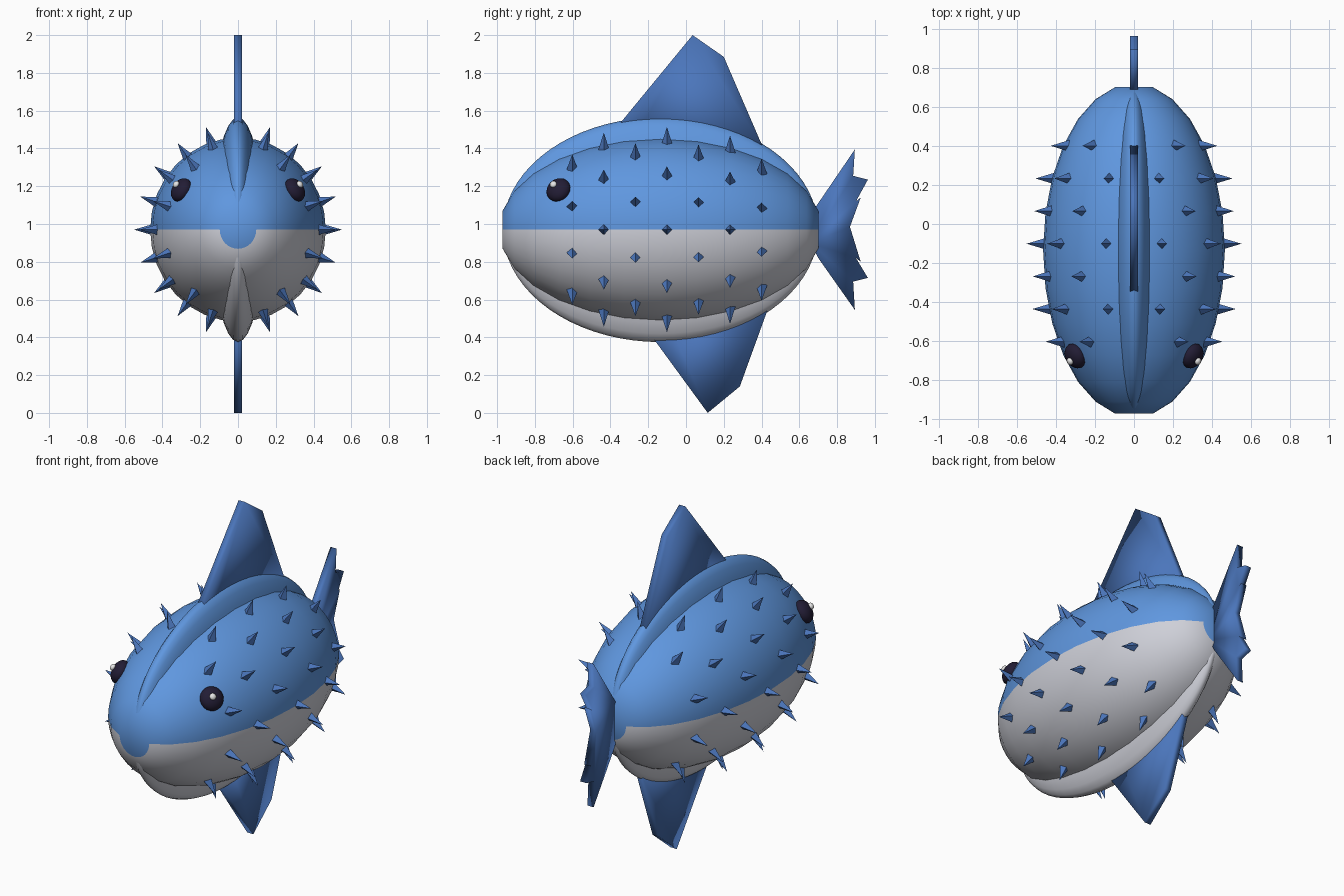
import bpy, bmesh
from math import sin, cos, radians, sqrt
from mathutils import Vector, Matrix

cube = bpy.data.objects.get("Cube")
if cube:
    bpy.data.objects.remove(cube, do_unlink=True)


def material(name, rgb):
    m = bpy.data.materials.new(name)
    m.use_nodes = True
    color = (*rgb, 1)
    m.diffuse_color = color
    m.node_tree.nodes["Principled BSDF"].inputs["Base Color"].default_value = color
    return m


BLUE = material("back blue", (0.115, 0.31, 0.74))
GREY = material("belly grey", (0.62, 0.63, 0.69))
DARK_BLUE = material("fin blue", (0.07, 0.18, 0.50))
EYE = material("eye navy", (0.016, 0.012, 0.035))
WHITE = material("eye glint white", (0.9, 0.9, 0.9))

CENTRE = Vector((0, -0.135, 0.97))
RX, RY, RZ = 0.465, 0.854, 0.487      # body radii


def finish(name, bm, mats, smooth):
    bmesh.ops.recalc_face_normals(bm, faces=bm.faces)
    for f in bm.faces:
        f.smooth = smooth
    mesh = bpy.data.meshes.new(name)
    bm.to_mesh(mesh)
    bm.free()
    for m in mats:
        mesh.materials.append(m)
    ob = bpy.data.objects.new(name, mesh)
    bpy.context.collection.objects.link(ob)
    return ob


def two_tone_ellipsoid(name, radii, first, step, segments=32):
    """Ellipsoid of rings along y, with flat end caps; blue above, grey below."""
    bm = bmesh.new()
    rings = []
    a = first
    while a <= 180 - first + 0.01:
        r, y = sin(radians(a)), -cos(radians(a))
        ring = []
        for i in range(segments):
            t = radians(360 * i / segments)
            p = Vector((radii[0] * r * cos(t), radii[1] * y, radii[2] * r * sin(t)))
            ring.append(bm.verts.new(CENTRE + p))
        rings.append(ring)
        a += step
    for lo, hi in zip(rings, rings[1:]):
        for i in range(segments):
            j = (i + 1) % segments
            f = bm.faces.new((lo[i], lo[j], hi[j], hi[i]))
            f.material_index = int(f.calc_center_median().z < CENTRE.z)
    bm.faces.new(rings[0])
    bm.faces.new(rings[-1])
    return finish(name, bm, (BLUE, GREY), True)


# Body, and the thin keel that rises along the back and belly
two_tone_ellipsoid("body", (RX, RY, RZ), 12, 13)
two_tone_ellipsoid("keel", (0.135, 0.835, 0.595), 5, 5)


# Fins: side outlines extruded across x
def fin(name, outline, half=0.02):
    bm = bmesh.new()
    face = bm.faces.new([bm.verts.new((-half, y, z)) for y, z in outline])
    grown = bmesh.ops.extrude_face_region(bm, geom=[face])["geom"]
    verts = [v for v in grown if isinstance(v, bmesh.types.BMVert)]
    bmesh.ops.translate(bm, verts=verts, vec=(2 * half, 0, 0))
    return finish(name, bm, (DARK_BLUE,), True)


fin("dorsal_fin", [(-0.36, 1.52), (0.035, 2.0), (0.2, 1.885), (0.41, 1.4), (0.3, 1.3), (-0.3, 1.4)])
fin("belly_fin", [(-0.17, 0.39), (0.115, 0), (0.285, 0.14), (0.43, 0.54), (0.35, 0.65), (-0.1, 0.5)])
fin("tail_fin", [(0.66, 1.05), (0.7, 1.11), (0.894, 1.395), (0.885, 1.255), (0.963, 1.235),
                 (0.9, 1.12), (0.925, 1.14), (0.868, 0.985), (0.925, 0.8), (0.9, 0.82),
                 (0.963, 0.715), (0.885, 0.695), (0.894, 0.545), (0.7, 0.82), (0.66, 0.9)])

# Spikes: four-sided cones in alternating rows, pointing straight out from the body axis
bm = bmesh.new()
for col in range(7):
    y = -0.602 + 0.167 * col
    shrink = sqrt(1 - ((y - CENTRE.y) / RY) ** 2)
    for angle in ((-72, -36, 0, 36, 72) if col % 2 else (-54, -18, 18, 54)):
        for side in (-1, 1):
            t = radians(angle)
            out = Vector((side * cos(t), 0, sin(t)))
            across = Vector((-out.z, 0, out.x))
            base = Vector((side * RX * shrink * cos(t), y, CENTRE.z + RZ * shrink * sin(t))) - out * 0.015
            along = Vector((0, 1, 0))
            ring = [bm.verts.new(base + d * 0.03) for d in (along, across, -along, -across)]
            tip = bm.verts.new(base + out * 0.1)
            bm.faces.new(ring)
            for i in range(4):
                bm.faces.new((ring[i], ring[(i + 1) % 4], tip))
finish("spikes", bm, (DARK_BLUE,), False)


# Eyes: flattened balls lying on the body surface, each with a glint
def ball(name, centre, normal, radius, depth, mat):
    bm = bmesh.new()
    turn = normal.to_track_quat('Z', 'Y').to_matrix().to_4x4()
    matrix = Matrix.Translation(centre) @ turn @ Matrix.Diagonal((radius, radius, depth, 1))
    bmesh.ops.create_uvsphere(bm, u_segments=20, v_segments=12, radius=1, matrix=matrix)
    return finish(name, bm, (mat,), True)


for side, label in ((1, "left"), (-1, "right")):
    normal = Vector((side * 1.37, -0.75, 0.89)).normalized()
    ball(label + "_eye", Vector((side * 0.3, -0.675, 1.18)), normal, 0.067, 0.045, EYE)
    ball(label + "_eye_glint", Vector((side * 0.328, -0.703, 1.21)), normal, 0.019, 0.014, WHITE)
